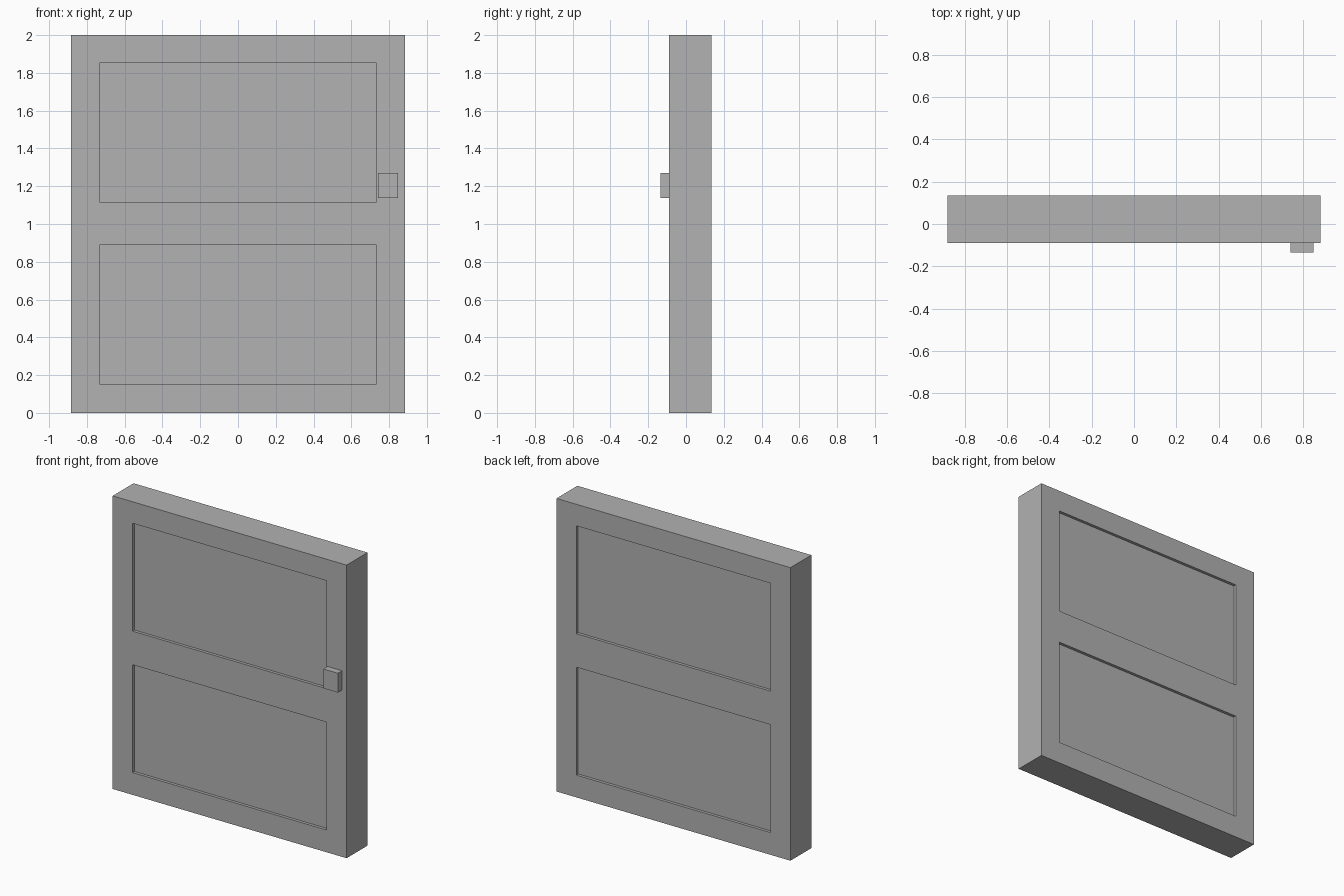
import bpy
import bmesh
from mathutils import Vector

default = bpy.data.objects.get("Cube")
if default:
    bpy.data.objects.remove(default, do_unlink=True)

# Single grey finish
grey = bpy.data.materials.new("plain_grey")
grey.use_nodes = True
GREY = (0.445, 0.445, 0.445, 1)
grey.diffuse_color = GREY
grey.node_tree.nodes["Principled BSDF"].inputs["Base Color"].default_value = GREY


def box(name, low, high):
    """Flat-faced box between two corners."""
    low, high = Vector(low), Vector(high)
    bm = bmesh.new()
    bmesh.ops.create_cube(bm, size=1)
    for v in bm.verts:
        v.co = (low + high) / 2 + v.co * (high - low)
    mesh = bpy.data.meshes.new(name)
    bm.to_mesh(mesh)
    bm.free()
    mesh.materials.append(grey)
    obj = bpy.data.objects.new(name, mesh)
    bpy.context.collection.objects.link(obj)
    return obj


FRONT, BACK = -0.09, 0.135
HALF_WIDTH, HALF_PANEL = 0.883, 0.733
RECESS = 0.02

# Door slab
door = box("door_slab", (-HALF_WIDTH, FRONT, 0), (HALF_WIDTH, BACK, 2))

# Upper and lower panels, sunk into both faces
for level, bottom, top in (("lower", 0.152, 0.888), ("upper", 1.117, 1.853)):
    for side, y0, y1 in (("front", FRONT - 0.1, FRONT + RECESS),
                         ("back", BACK - RECESS, BACK + 0.1)):
        cutter = box(f"{level}_{side}_panel_cutter",
                     (-HALF_PANEL, y0, bottom), (HALF_PANEL, y1, top))
        cutter.hide_render = True
        cutter.hide_set(True)
        cutter.display_type = 'WIRE'
        cut = door.modifiers.new(f"{level}_{side}_panel", 'BOOLEAN')
        cut.operation = 'DIFFERENCE'
        cut.solver = 'EXACT'
        cut.object = cutter

# Square handle on the front
box("door_handle", (0.74, -0.135, 1.138), (0.848, FRONT, 1.27))
